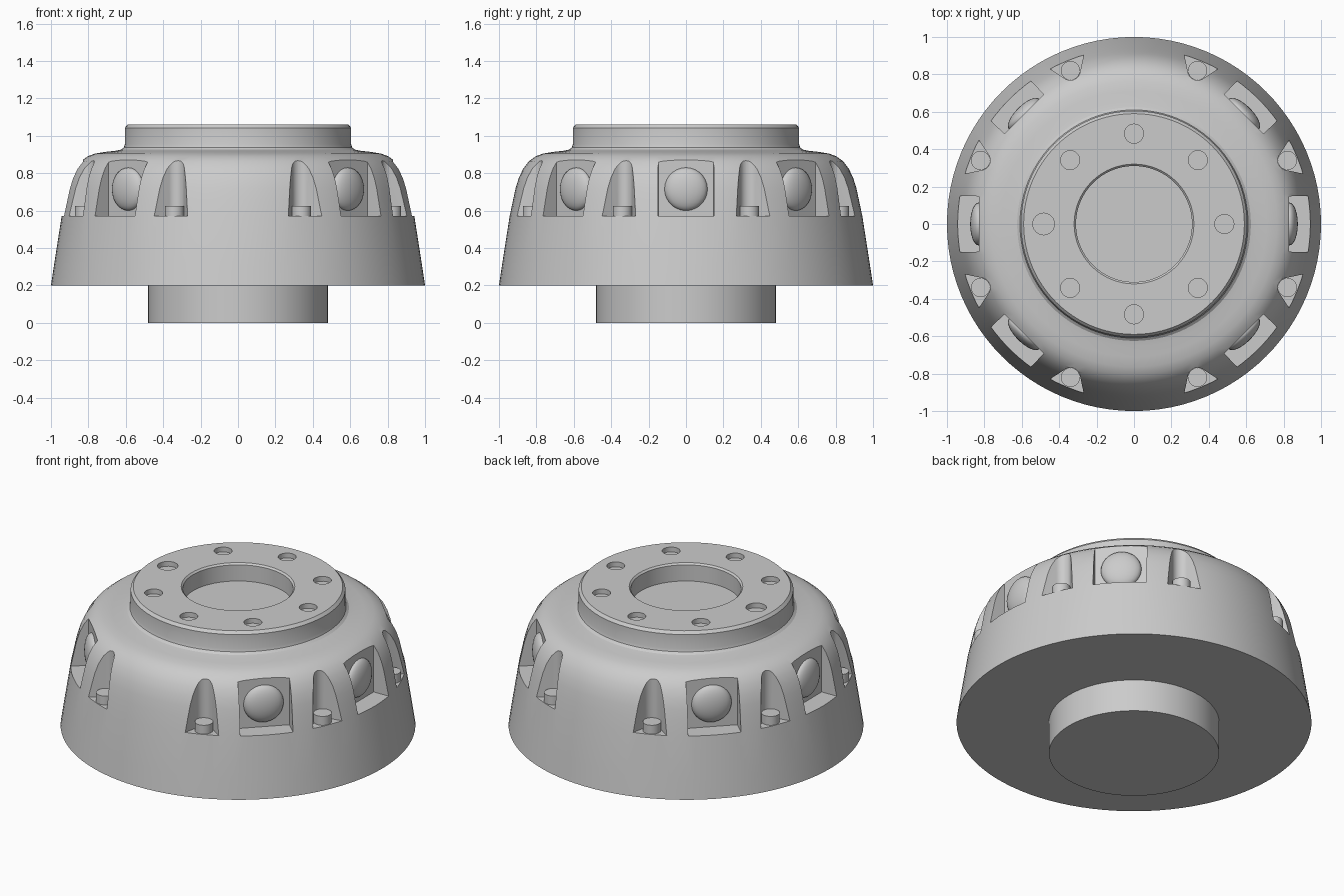
import bpy, bmesh
from math import sin, cos, pi, radians

if "Cube" in bpy.data.objects:
    bpy.data.objects.remove(bpy.data.objects["Cube"])

SEG = 96


def finish(name, bm, angle=30):
    bmesh.ops.recalc_face_normals(bm, faces=bm.faces[:])
    me = bpy.data.meshes.new(name)
    bm.to_mesh(me)
    bm.free()
    ob = bpy.data.objects.new(name, me)
    bpy.context.collection.objects.link(ob)
    if angle:
        smooth(ob, angle)
    return ob


def smooth(ob, angle):
    bpy.ops.object.select_all(action='DESELECT')
    ob.select_set(True)
    bpy.context.view_layer.objects.active = ob
    bpy.ops.object.shade_smooth_by_angle(angle=radians(angle))


def lathe(profile, segs=SEG):
    """Revolve a profile that starts and ends on the axis."""
    bm = bmesh.new()
    rings = []
    for r, z in profile:
        n = 1 if r == 0 else segs
        rings.append([bm.verts.new((r * cos(2 * pi * i / segs), r * sin(2 * pi * i / segs), z))
                      for i in range(n)])
    for a, b in zip(rings, rings[1:]):
        for i in range(segs):
            j = (i + 1) % segs
            quad = [a[i % len(a)], a[j % len(a)], b[j % len(b)], b[i % len(b)]]
            bm.faces.new(list(dict.fromkeys(quad)))
    return bm


def prism(bm, outline, z0, z1, turn):
    """Extrude a (radial, tangential) outline, turned about the z axis."""
    c, s = cos(turn), sin(turn)
    pts = [(r * c - t * s, r * s + t * c) for r, t in outline]
    lo = [bm.verts.new((x, y, z0)) for x, y in pts]
    hi = [bm.verts.new((x, y, z1)) for x, y in pts]
    bm.faces.new(lo[::-1])
    bm.faces.new(hi)
    for i in range(len(pts)):
        j = (i + 1) % len(pts)
        bm.faces.new((lo[i], lo[j], hi[j], hi[i]))


def arc(cx, r, a0, a1, n):
    return [(cx + r * cos(radians(a0 + (a1 - a0) * i / n)),
             r * sin(radians(a0 + (a1 - a0) * i / n))) for i in range(n + 1)]


# Domed housing with top collar and recessed centre
housing = finish("housing", lathe([
    (0, 0.2), (1.0, 0.2), (0.982, 0.32), (0.943, 0.57), (0.924, 0.66), (0.911, 0.72),
    (0.894, 0.775), (0.87, 0.825), (0.84, 0.864), (0.805, 0.89), (0.765, 0.905),
    (0.71, 0.914), (0.655, 0.92), (0.625, 0.926), (0.61, 0.938), (0.605, 0.955),
    (0.605, 1.043), (0.59, 1.06), (0.32, 1.06), (0.31, 1.05), (0.31, 0.95), (0, 0.95)]), None)

# Lower spigot
finish("spigot", lathe([(0, 0), (0.48, 0), (0.48, 0.21), (0, 0.21)], 64))

# Pocket and bolt hole cutters
lamp_angles = [radians(a) for a in (0, 45, 135, 180, 225, 315)]
pin_angles = [radians(a) for a in (22.5, 67.5, 112.5, 157.5, 202.5, 247.5, 292.5, 337.5)]
bm = bmesh.new()
for a in lamp_angles:
    prism(bm, [(0.83, -0.148), (1.1, -0.156), (1.1, 0.156), (0.83, 0.148)], 0.57, 1.0, a)
for a in pin_angles:
    prism(bm, arc(0.888, 0.052, 125, 235, 12) + [(1.05, -0.174), (1.05, 0.174)], 0.57, 1.0, a)
for i in range(8):
    prism(bm, arc(0.483, 0.058 if i == 4 else 0.051, 0, 345, 23), 1.03, 1.2, i * pi / 4)
cutter = finish("pocket_cutter", bm, None)
cutter.hide_render = True

mod = housing.modifiers.new("pockets", 'BOOLEAN')
mod.operation = 'DIFFERENCE'
mod.solver = 'EXACT'
mod.object = cutter
bpy.context.view_layer.objects.active = housing
bpy.ops.object.modifier_apply(modifier=mod.name)
bpy.data.objects.remove(cutter)
smooth(housing, 25)

# Domed lenses in the wide pockets
for a in lamp_angles:
    bm = bmesh.new()
    bmesh.ops.create_uvsphere(bm, u_segments=24, v_segments=14, radius=0.115)
    for v in bm.verts:
        v.co.x *= 0.4
    lens = finish("lens", bm, 40)
    lens.location = (0.83 * cos(a), 0.83 * sin(a), 0.715)
    lens.rotation_euler.z = a

# Short pins on the floors of the narrow pockets
for a in pin_angles:
    bm = bmesh.new()
    prism(bm, arc(0.888, 0.051, 0, 348.75, 31), 0.56, 0.625, a)
    finish("pin", bm)
